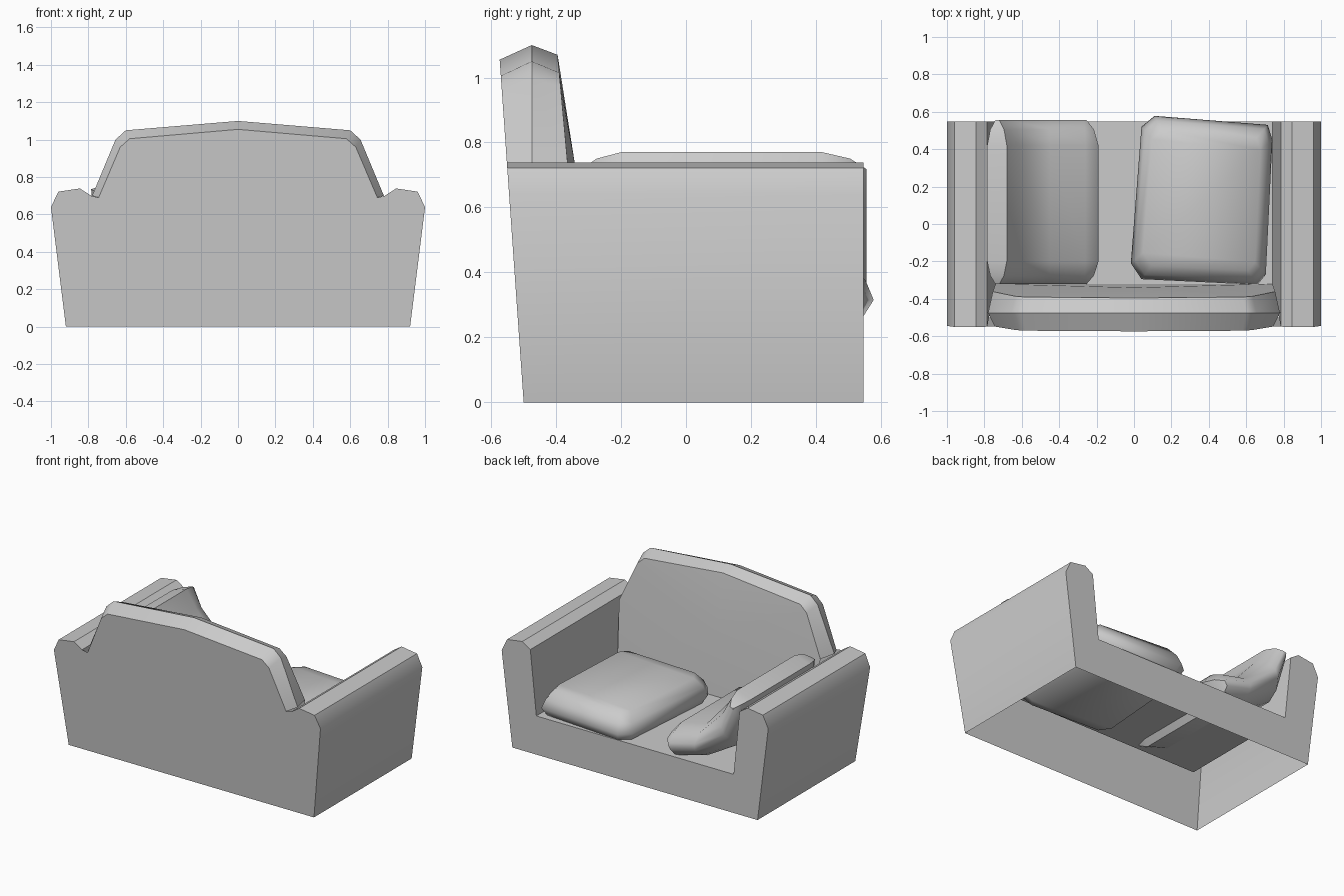
import bpy, bmesh

if "Cube" in bpy.data.objects:
    bpy.data.objects.remove(bpy.data.objects["Cube"])

def make(name, verts, faces, angle=0.7):
    """Mesh object from points and faces, outward normals, smooth by angle."""
    bm = bmesh.new()
    vs = [bm.verts.new(v) for v in verts]
    for f in faces:
        bm.faces.new([vs[i] for i in f])
    bmesh.ops.recalc_face_normals(bm, faces=bm.faces)
    bmesh.ops.triangulate(bm, faces=[f for f in bm.faces if len(f.verts) > 4])
    me = bpy.data.meshes.new(name)
    bm.to_mesh(me)
    bm.free()
    ob = bpy.data.objects.new(name, me)
    bpy.context.collection.objects.link(ob)
    bpy.ops.object.select_all(action='DESELECT')
    bpy.context.view_layer.objects.active = ob
    ob.select_set(True)
    bpy.ops.object.shade_smooth_by_angle(angle=angle)
    return ob

def strips(a, b, n, closed=False):
    """Quads joining two rows of n points starting at indices a and b."""
    return [(a + i, a + (i + 1) % n, b + (i + 1) % n, b + i)
            for i in range(n if closed else n - 1)]

def mirrored(half, centre=()):
    """Complete a left-to-right outline from its right half (outside first)."""
    return [(-x, z) for x, z in half] + list(centre) + list(reversed(half))

def back_y(z):
    return -0.50 - 0.07 * z

# Arms, seat and front face: one U-shaped profile, open underneath
arm = [(0.92, 0), (1.0, 0.64), (0.96, 0.722), (0.845, 0.739), (0.785, 0.70)]
u = mirrored(arm + [(0.74, 0.262)])
n = len(u)
front = [(x, 0.547, z) for x, z in u]
rear = [(x, -0.32 if abs(x) == 0.74 else back_y(z), z) for x, z in u]
make("arms_and_seat", front + rear, strips(0, n, n) + [tuple(range(n))])

# Backrest: rear panel, rounded rim through a ridge, front panel with a crease
back_half = [(0.745, 0.69), (0.63, 0.96), (0.58, 1.005)]
ridge_half = [(0.78, 0.70), (0.655, 1.0), (0.60, 1.05)]
front_half = [(0.755, 0.70), (0.635, 0.97), (0.585, 1.015)]
ring_back = [(x, back_y(z), z) for x, z in mirrored(back_half, [(0, 1.055)])]
ring_ridge = [(x, -0.475, z) for x, z in mirrored(ridge_half, [(0, 1.10)])]
ring_front = [(x, -0.297 - 0.092 * z, z) for x, z in mirrored(front_half, [(0, 1.07)])]
arm_l = [(-x, back_y(z), z) for x, z in arm]
arm_r = [(-x, y, z) for x, y, z in reversed(arm_l)]
verts = ring_back + ring_ridge + ring_front + arm_l + arm_r
faces = strips(0, 7, 7) + strips(7, 14, 7)
faces.append(tuple(range(21, 26)) + tuple(range(7)) + tuple(range(26, 31)))
verts += [(0.74, -0.32, 0.262), (-0.74, -0.32, 0.262), (0, -0.34, 0.72)]
loop = list(range(14, 21)) + [31, 32]
faces += [(loop[i], loop[(i + 1) % 9], 33) for i in range(9)]
make("backrest", verts, faces, 0.6)

# Flat cushion: stacked octagons, widest in the middle
outline = [(0.04, 0.52), (0.11, 0.578), (0.715, 0.53), (0.74, 0.45),
           (0.705, -0.27), (0.66, -0.325), (0.04, -0.295), (-0.017, -0.21)]
cx, cy = 0.365, 0.125
levels = [(0.20, 0.82), (0.265, 0.93), (0.315, 1.0), (0.375, 0.945), (0.435, 0.83)]
verts = [(cx + (x - cx) * s, cy + (y - cy) * s, z) for z, s in levels for x, y in outline]
faces = [tuple(range(8)), tuple(range(32, 40))]
for k in range(4):
    faces += strips(8 * k, 8 * k + 8, 8, True)
make("flat_cushion", verts, faces, 1.0)

# Leaning cushion: bent cross-section lofted along y, pinched at both ends
top = [(-0.26, 0.44), (-0.45, 0.48), (-0.61, 0.66), (-0.68, 0.77)]
low = [(-0.28, 0.22), (-0.46, 0.27), (-0.72, 0.42), (-0.78, 0.64)]
tips = [(-0.19, 0.36), (-0.785, 0.735)]
mid = [((a + c) / 2, (b + d) / 2) for (a, b), (c, d) in zip(top, low)]

def section(y, pinch):
    def towards(p, q):
        return (p[0] + (q[0] - p[0]) * pinch, y, p[1] + (q[1] - p[1]) * pinch)
    upper = [towards(p, q) for p, q in zip(top, mid)]
    lower = [towards(p, q) for p, q in zip(low, mid)]
    return ([towards(tips[0], mid[0])] + upper +
            [towards(tips[1], mid[3])] + lower[::-1])

verts = []
for y, pinch in [(-0.322, 0.8), (-0.275, 0.3), (-0.20, 0), (0.42, 0), (0.505, 0.3), (0.556, 0.8)]:
    verts += section(y, pinch)
faces = [tuple(range(10)), tuple(range(50, 60))]
for k in range(5):
    faces += strips(10 * k, 10 * k + 10, 10, True)
make("leaning_cushion", verts, faces, 1.0)
